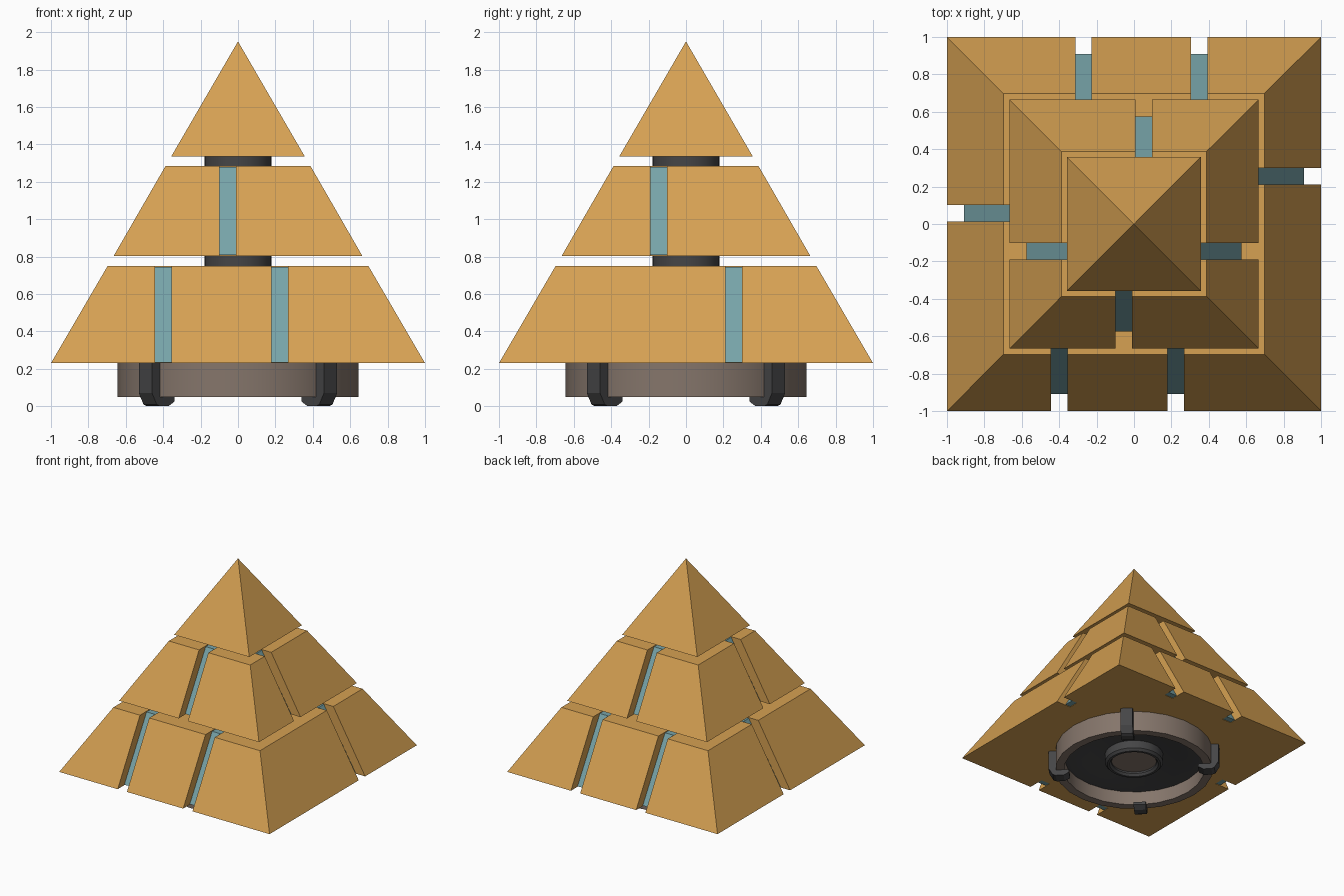
import bpy, bmesh, math
from mathutils import Matrix

if "Cube" in bpy.data.objects:
    bpy.data.objects.remove(bpy.data.objects["Cube"])


def material(name, rgb):
    m = bpy.data.materials.new(name)
    m.diffuse_color = (*rgb, 1)
    m.use_nodes = True
    m.node_tree.nodes["Principled BSDF"].inputs["Base Color"].default_value = m.diffuse_color
    return m


SAND = material("sandy orange", (0.67, 0.355, 0.085))
TEAL = material("dusty teal", (0.185, 0.37, 0.395))
DARK = material("dark grey", (0.06, 0.06, 0.062))
TAUPE = material("taupe", (0.235, 0.18, 0.147))


def finish(name, bm, mat, smooth=False):
    bmesh.ops.recalc_face_normals(bm, faces=bm.faces[:])
    me = bpy.data.meshes.new(name)
    bm.to_mesh(me)
    bm.free()
    me.materials.append(mat)
    ob = bpy.data.objects.new(name, me)
    bpy.context.collection.objects.link(ob)
    if smooth:
        bpy.ops.object.select_all(action='DESELECT')
        ob.select_set(True)
        bpy.context.view_layer.objects.active = ob
        bpy.ops.object.shade_smooth_by_angle(angle=math.radians(35))
    return ob


def loft(name, lower, upper, mat, turn=0.0):
    """Solid between two matching loops of 3D points."""
    bm = bmesh.new()
    a = [bm.verts.new(p) for p in lower]
    b = [bm.verts.new(p) for p in upper]
    bm.faces.new(a[::-1])
    bm.faces.new(b)
    for i in range(len(a)):
        j = (i + 1) % len(a)
        bm.faces.new((a[i], a[j], b[j], b[i]))
    bm.transform(Matrix.Rotation(turn, 4, 'Z'))
    return finish(name, bm, mat)


def lathe(name, profile, mat, segments=32, closed=True):
    """Spin (radius, z) points round the vertical axis."""
    bm = bmesh.new()
    vs = [bm.verts.new((r, 0, z)) for r, z in profile]
    pairs = list(zip(vs, vs[1:])) + ([(vs[-1], vs[0])] if closed else [])
    es = [bm.edges.new(p) for p in pairs]
    bmesh.ops.spin(bm, geom=vs + es, axis=(0, 0, 1), cent=(0, 0, 0),
                   angle=math.tau, steps=segments, use_duplicate=False)
    bmesh.ops.remove_doubles(bm, verts=bm.verts[:], dist=1e-4)
    return finish(name, bm, mat, True)


HALF = 0.044            # half the groove width
FLOOR, FACE = 0.14, 0.09  # groove depth, depth of the strip's front
SIDES = ("front", "right", "back", "left")


def notched_loop(h, z, slots):
    """Square outline of half-size h with a notch for every groove."""
    loop = []
    for k in range(4):
        pts = [(-h, -h)]
        for u in slots[k]:
            pts += [(u - HALF, -h), (u - HALF, FLOOR - h),
                    (u + HALF, FLOOR - h), (u + HALF, -h)]
        c, s = ((1, 0), (0, 1), (-1, 0), (0, -1))[k]
        loop += [(c * x - s * y, s * x + c * y, z) for x, y in pts]
    return loop


def tier(name, h0, z0, h1, z1, slots):
    loft(name, notched_loop(h0, z0, slots), notched_loop(h1, z1, slots), SAND)
    # inlaid strips lying along the groove floors
    for k in range(4):
        for i, u in enumerate(slots[k]):
            def rect(h, z):
                return [(u - HALF, FACE - h, z), (u + HALF, FACE - h, z),
                        (u + HALF, FLOOR - h, z), (u - HALF, FLOOR - h, z)]
            loft(f"{name}_{SIDES[k]}_strip_{i + 1}", rect(h0, z0 + 0.004),
                 rect(h1, z1 - 0.006), TEAL, k * math.pi / 2)


# Stacked pyramid tiers; grooves listed front, right, back, left
tier("lower_tier", 1.0, 0.23, 0.697, 0.75,
     ([-0.40, 0.223], [0.255], [-0.35, 0.27], [-0.058]))
tier("middle_tier", 0.665, 0.803, 0.387, 1.285,
     ([-0.055], [-0.145], [-0.052], [0.145]))

# Pointed cap
bm = bmesh.new()
bmesh.ops.create_cone(bm, cap_ends=True, segments=4, radius1=0.357 * math.sqrt(2),
                      radius2=0, depth=0.615,
                      matrix=Matrix.Translation((0, 0, 1.6425)) @ Matrix.Rotation(math.pi / 4, 4, 'Z'))
finish("top_cap", bm, SAND)

# Necks joining the tiers
lathe("lower_neck", [(0, 0.74), (0.18, 0.74), (0.18, 0.81), (0, 0.81)], DARK, closed=False)
lathe("upper_neck", [(0, 1.275), (0.18, 1.275), (0.18, 1.345), (0, 1.345)], DARK, closed=False)

# Hollow base with recessed plate and central hub
lathe("base_ring", [(0.645, 0.235), (0.645, 0.05), (0.575, 0.05), (0.575, 0.235)], TAUPE, 24)
lathe("base_plate", [(0, 0.225), (0.60, 0.225), (0.60, 0.17), (0.43, 0.17),
                     (0.36, 0.19), (0, 0.19)], DARK, 24, closed=False)
lathe("hub_ring", [(0.185, 0.22), (0.185, 0.12), (0.20, 0.10), (0.22, 0.10),
                   (0.238, 0.12), (0.238, 0.22)], DARK)
lathe("hub_core", [(0, 0.2), (0.19, 0.2), (0.19, 0.135), (0, 0.135)], TAUPE, closed=False)

# Four hooked clips gripping the ring on the diagonals
HOOK = [(0.635, 0.235), (0.70, 0.235), (0.70, 0.07), (0.665, 0.01), (0.64, 0.0),
        (0.575, 0.0), (0.53, 0.025), (0.53, 0.05), (0.635, 0.05)]
for k in range(4):
    loft(f"clip_{k + 1}", [(r, -0.05, z) for r, z in HOOK],
         [(r, 0.05, z) for r, z in HOOK], DARK, math.pi / 4 + k * math.pi / 2)
